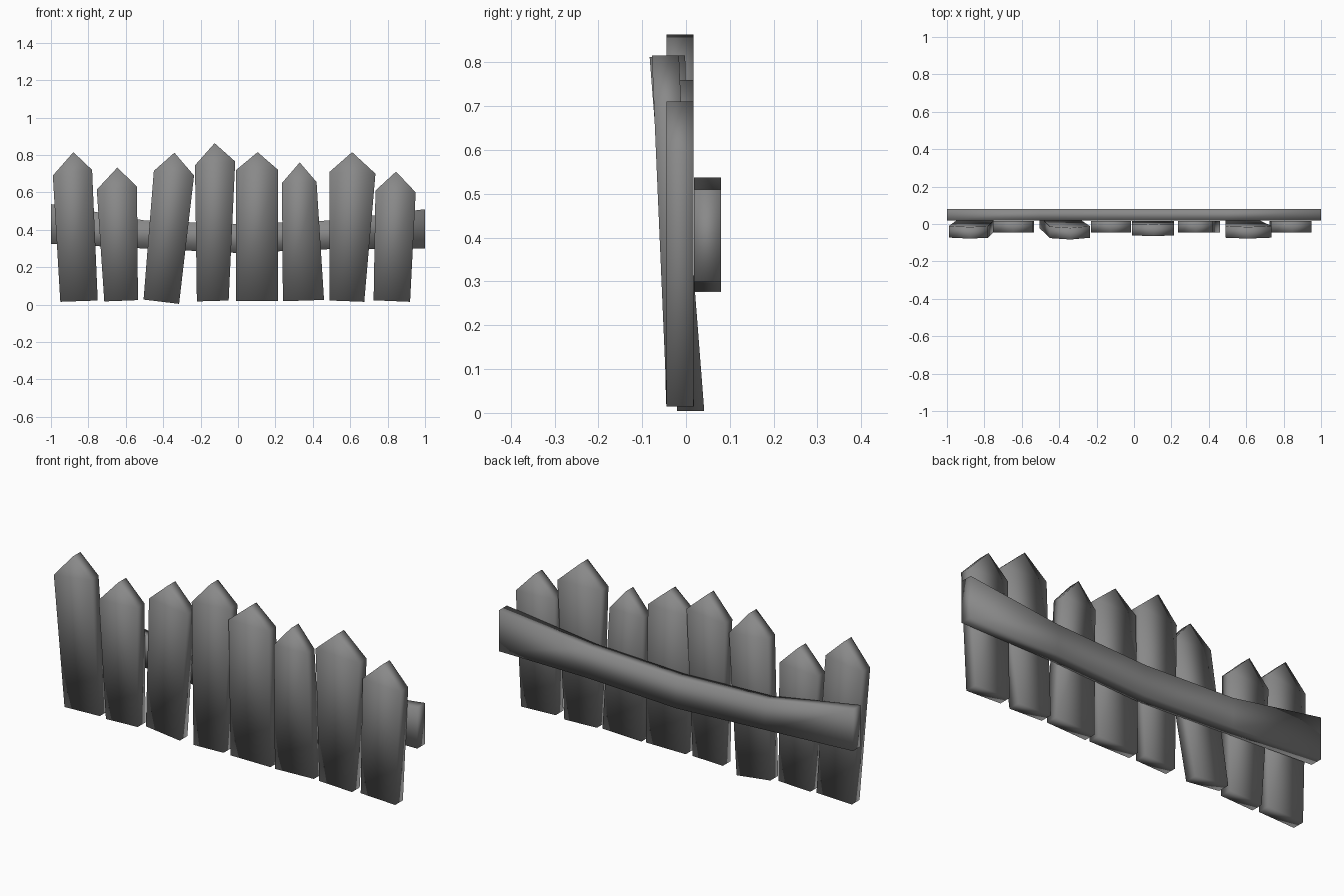
import bpy, bmesh

cube = bpy.data.objects.get("Cube")
if cube:
    bpy.data.objects.remove(cube)

# One weathered grey for the whole fence
grey = bpy.data.materials.new("weathered_grey")
grey.use_nodes = True
colour = (0.25, 0.25, 0.25, 1)
grey.diffuse_color = colour
bsdf = next(n for n in grey.node_tree.nodes if n.type == 'BSDF_PRINCIPLED')
bsdf.inputs["Base Color"].default_value = colour
bsdf.inputs["Roughness"].default_value = 0.8


def make_board(name, outline, panels, thickness, front_y):
    """Flat panels in xz, given thickness; front_y(z) sets the lean."""
    bm = bmesh.new()
    front = [bm.verts.new((x, front_y(z), z)) for x, z in outline]
    back = [bm.verts.new((x, front_y(z) + thickness, z)) for x, z in outline]
    for panel in panels:
        bm.faces.new([front[i] for i in panel])
        bm.faces.new([back[i] for i in reversed(panel)])
    n = len(outline)
    for i in range(n):
        j = (i + 1) % n
        bm.faces.new((front[j], front[i], back[i], back[j]))
    bmesh.ops.recalc_face_normals(bm, faces=bm.faces)
    for f in bm.faces:
        f.smooth = True
    mesh = bpy.data.meshes.new(name)
    bm.to_mesh(mesh)
    bm.free()
    mesh.materials.append(grey)
    obj = bpy.data.objects.new(name, mesh)
    bpy.context.collection.objects.link(obj)
    return obj


# Pickets: bottom left, bottom right, right shoulder, tip, left shoulder;
# then front depth at the foot and at the tip
pickets = [
    ([(-.95, .015), (-.75, .022), (-.78, .72), (-.88, .815), (-.99, .69)], -.043, -.078),
    ([(-.715, .017), (-.535, .024), (-.54, .63), (-.645, .733), (-.755, .615)], -.045, -.045),
    ([(-.505, .027), (-.315, .004), (-.235, .69), (-.34, .812), (-.45, .715)], -.02, -.083),
    ([(-.22, .017), (-.05, .022), (-.015, .765), (-.125, .863), (-.23, .745)], -.045, -.045),
    ([(-.01, .02), (.215, .02), (.215, .72), (.105, .815), (-.01, .72)], -.045, -.064),
    ([(.24, .018), (.46, .025), (.42, .655), (.33, .76), (.235, .65)], -.045, -.045),
    ([(.49, .022), (.675, .015), (.735, .70), (.61, .815), (.49, .71)], -.043, -.078),
    ([(.725, .023), (.92, .015), (.95, .60), (.845, .711), (.735, .61)], -.045, -.045),
]
for i, (outline, foot, tip) in enumerate(pickets, 1):
    top = outline[3][1]
    make_board(f"picket_{i}", outline, [(0, 1, 2, 4), (4, 2, 3)], 0.062,
               lambda z: foot + (tip - foot) * z / top)

# Sagging rail along the back
stations = [(-1, .325, .537), (-.5, .30, .45), (0, .276, .43),
            (.5, .297, .45), (1, .30, .51)]
lower = [(x, lo) for x, lo, hi in stations]
upper = [(x, hi) for x, lo, hi in reversed(stations)]
last = len(stations) * 2 - 1
rail_panels = [(i, i + 1, last - i - 1, last - i) for i in range(len(stations) - 1)]
make_board("back_rail", lower + upper, rail_panels, 0.062, lambda z: 0.018)
